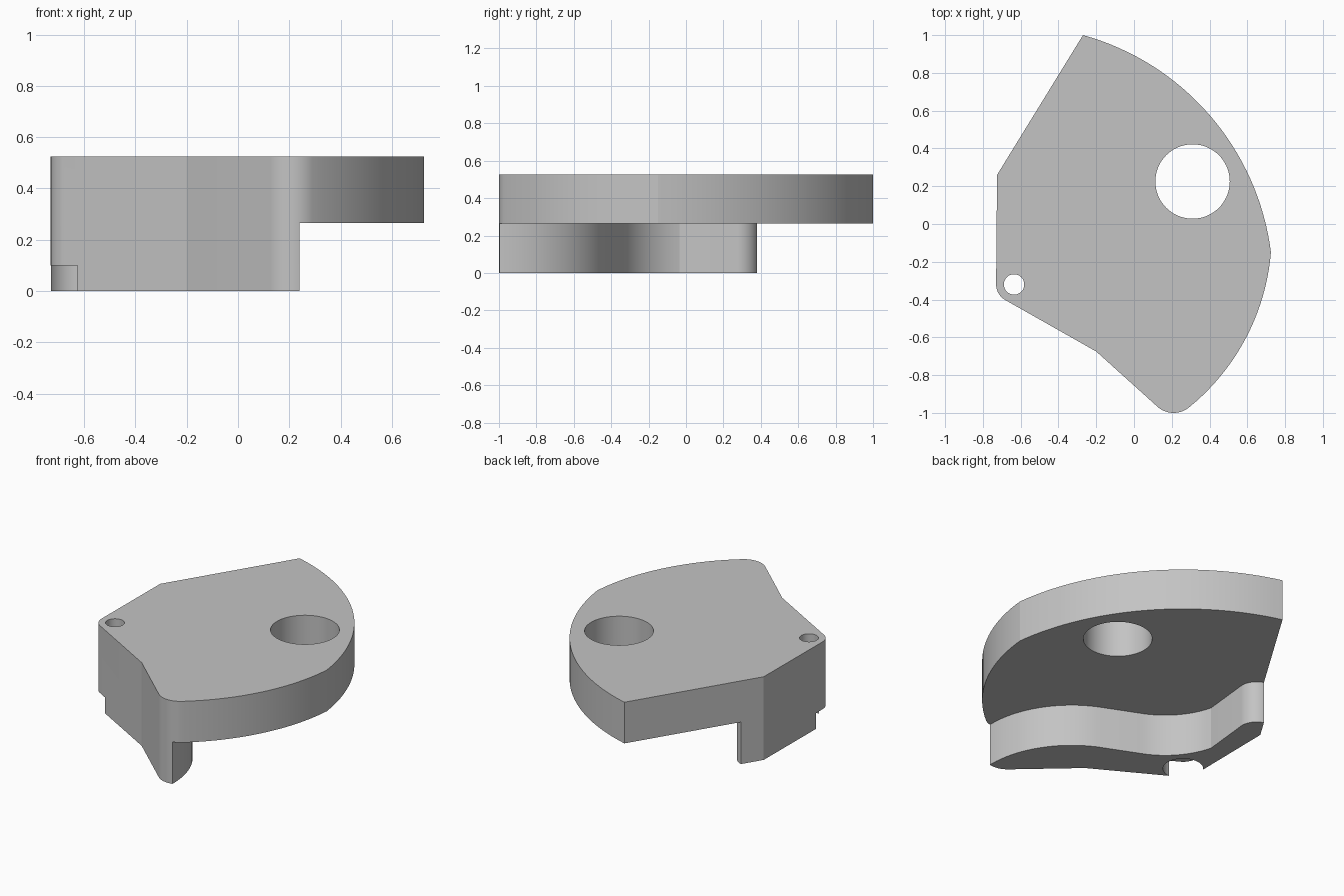
import bpy, bmesh, math
from mathutils import Vector, Matrix

cube = bpy.data.objects.get("Cube")
if cube:
    bpy.data.objects.remove(cube, do_unlink=True)

TOP, STEP = 0.525, 0.265


def arc(p, q, rise, n):
    """Points from p to q on an arc; positive rise bulges to the left of travel."""
    p, q = Vector(p), Vector(q)
    half = (q - p).length / 2
    along = (q - p).normalized()
    left = Vector((-along.y, along.x))
    radius = (half * half + rise * rise) / (2 * rise)
    centre = (p + q) / 2 + left * (rise - radius)
    sweep = -4 * math.atan(rise / half)
    return [centre + Matrix.Rotation(sweep * i / n, 2) @ (p - centre) for i in range(n + 1)]


def prism(name, points, z0, z1):
    bm = bmesh.new()
    face = bm.faces.new([bm.verts.new((p[0], p[1], z0)) for p in points])
    side = bmesh.ops.extrude_face_region(bm, geom=[face])["geom"]
    moved = [v for v in side if isinstance(v, bmesh.types.BMVert)]
    bmesh.ops.translate(bm, verts=moved, vec=(0, 0, z1 - z0))
    bmesh.ops.recalc_face_normals(bm, faces=bm.faces)
    mesh = bpy.data.meshes.new(name)
    bm.to_mesh(mesh)
    bm.free()
    obj = bpy.data.objects.new(name, mesh)
    bpy.context.collection.objects.link(obj)
    return obj


def cylinder(name, x, y, radius, z0, z1, n=72):
    ring = [(x + radius * math.cos(math.tau * i / n), y + radius * math.sin(math.tau * i / n))
            for i in range(n)]
    return prism(name, ring, z0, z1)


# Full-height body outline
outline = arc((-0.27, 1), (0.725, -0.15), 0.23, 32)
outline += arc((0.725, -0.15), (0.29, -0.972), 0.095, 20)[1:]
outline += arc((0.29, -0.972), (0.125, -0.968), 0.03, 14)[1:]
outline += [(-0.2, -0.675)]
outline += arc((-0.6825, -0.402), (-0.73, -0.32), 0.0127, 12)
outline += [(-0.725, 0.26)]
body = prism("stepped_sector_plate", outline, 0, TOP)

# Undercut that leaves the curved lower rail
rail = [(0.24, -1.3)]
rail += arc((0.24, -0.98), (-0.097, -0.445), -0.09, 18)
rail += arc((-0.33, -0.345), (-0.606, -0.036), 0.05, 14)
rail += arc((-0.575, 0.27), (-0.655, 0.382), -0.025, 14)
rail += [(-1, 0.39), (-1, 1.3), (1.3, 1.3), (1.3, -1.3)]

cutters = [
    prism("undercut", rail, -0.2, STEP),
    cylinder("large_hole", 0.31, 0.225, 0.197, -0.3, 1),
    cylinder("pivot_hole", -0.635, -0.32, 0.054, -0.3, 1),
    cylinder("pivot_recess", -0.635, -0.32, 0.115, -0.2, 0.1),
]

bpy.ops.object.select_all(action="DESELECT")
body.select_set(True)
bpy.context.view_layer.objects.active = body
for cutter in cutters:
    cutter.hide_render = True
    mod = body.modifiers.new(cutter.name, "BOOLEAN")
    mod.operation = "DIFFERENCE"
    mod.solver = "EXACT"
    mod.object = cutter
    bpy.ops.object.modifier_apply(modifier=mod.name)
    bpy.data.objects.remove(cutter, do_unlink=True)

# Plain grey finish, curved walls smooth and corners crisp
grey = bpy.data.materials.new("plain_grey")
grey.use_nodes = True
colour = (0.55, 0.55, 0.55, 1)
grey.diffuse_color = colour
grey.node_tree.nodes["Principled BSDF"].inputs["Base Color"].default_value = colour
body.data.materials.clear()
body.data.materials.append(grey)
for poly in body.data.polygons:
    poly.material_index = 0
bpy.ops.object.shade_smooth_by_angle(angle=math.radians(9))
